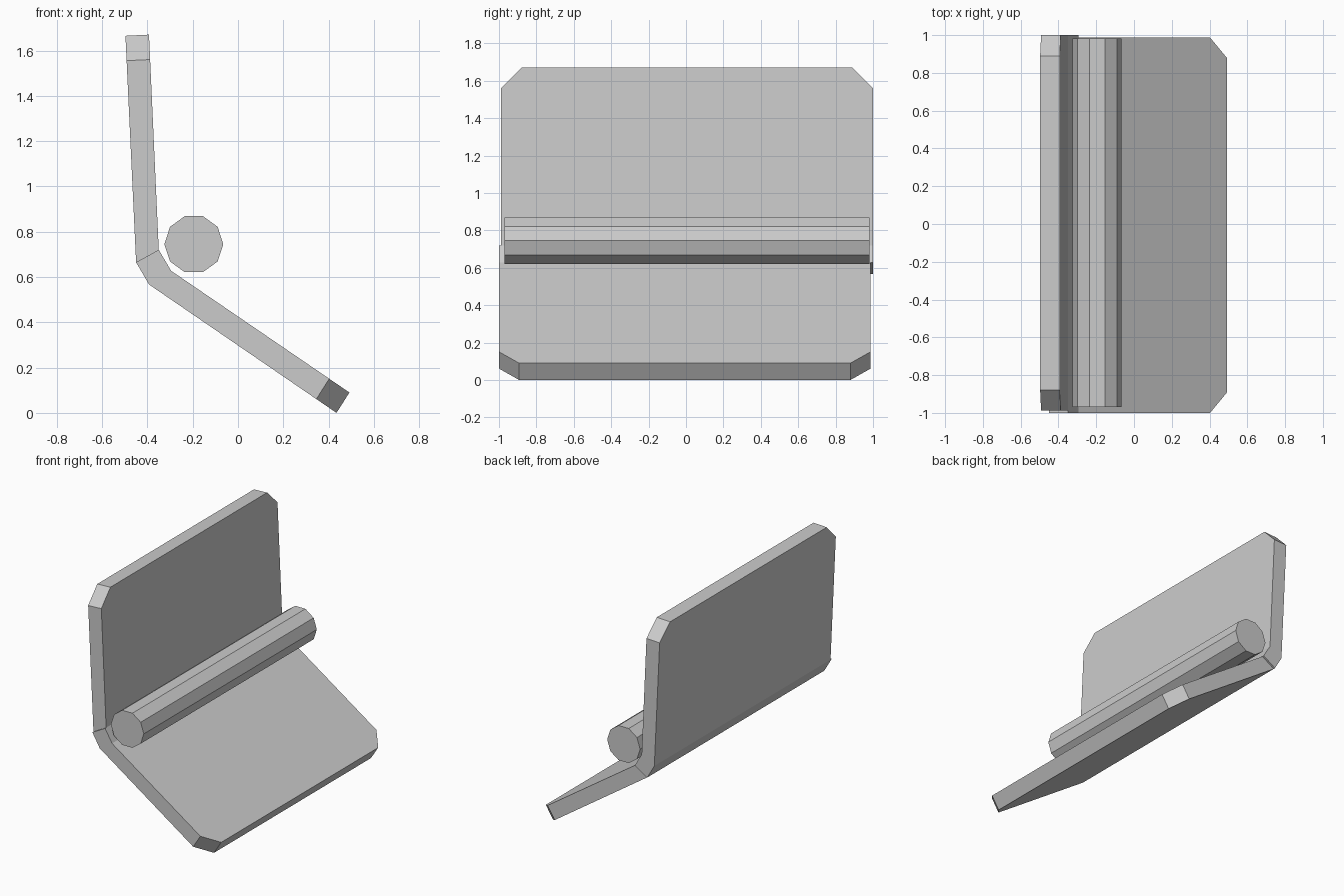
import bpy, bmesh, math
from mathutils import Vector

if "Cube" in bpy.data.objects:
    bpy.data.objects.remove(bpy.data.objects["Cube"])

grey = bpy.data.materials.new("plain grey")
grey.diffuse_color = (0.6, 0.6, 0.6, 1)
grey.use_nodes = True
grey.node_tree.nodes["Principled BSDF"].inputs["Base Color"].default_value = grey.diffuse_color


def finish(name, bm):
    bmesh.ops.recalc_face_normals(bm, faces=bm.faces)
    mesh = bpy.data.meshes.new(name)
    bm.to_mesh(mesh)
    bm.free()
    mesh.materials.append(grey)
    obj = bpy.data.objects.new(name, mesh)
    bpy.context.collection.objects.link(obj)
    return obj


def loft(name, loop_a, loop_b):
    """Closed solid between two matching outlines."""
    bm = bmesh.new()
    a = [bm.verts.new(p) for p in loop_a]
    b = [bm.verts.new(p) for p in loop_b]
    bm.faces.new(a)
    bm.faces.new(b[::-1])
    n = len(a)
    for i in range(n):
        j = (i + 1) % n
        bm.faces.new((a[i], b[i], b[j], a[j]))
    return finish(name, bm)


def leaf_outline(root, tip, y0, y1, cut):
    """Plate side running from root to tip (x, z) with the two tip corners cut."""
    r, t = Vector(root), Vector(tip)
    s = t - (t - r).normalized() * cut
    path = [(r, y0), (s, y0), (t, y0 + cut), (t, y1 - cut), (s, y1), (r, y1)]
    return [(p.x, y, p.y) for p, y in path]


def prism(name, profile, y0, y1):
    return loft(name, [(x, y0, z) for x, z in profile],
                [(x, y1, z) for x, z in profile])


# Bend profile corners: inside and outside of the fold
up_in, up_out = (-0.35, 0.72), (-0.45, 0.665)
low_in, low_out = (-0.295, 0.627), (-0.393, 0.567)

# Upright leaf
loft("upper_leaf",
     leaf_outline(up_in, (-0.393, 1.67), -0.988, 1.0, 0.11),
     leaf_outline(up_out, (-0.497, 1.665), -0.988, 1.0, 0.11))

# Sloping leaf
loft("lower_leaf",
     leaf_outline(low_in, (0.492, 0.09), -1.0, 0.987, 0.108),
     leaf_outline(low_out, (0.435, 0.0), -1.0, 0.987, 0.108))

# Fold joining the leaves
prism("bend", [up_in, low_in, low_out, up_out], -1.0, 1.0)

# Ten-sided pin
pin = [(-0.195 + 0.13 * math.cos(math.tau * i / 10),
        0.745 + 0.13 * math.sin(math.tau * i / 10)) for i in range(10)]
prism("pin", pin, -0.97, 0.982)
